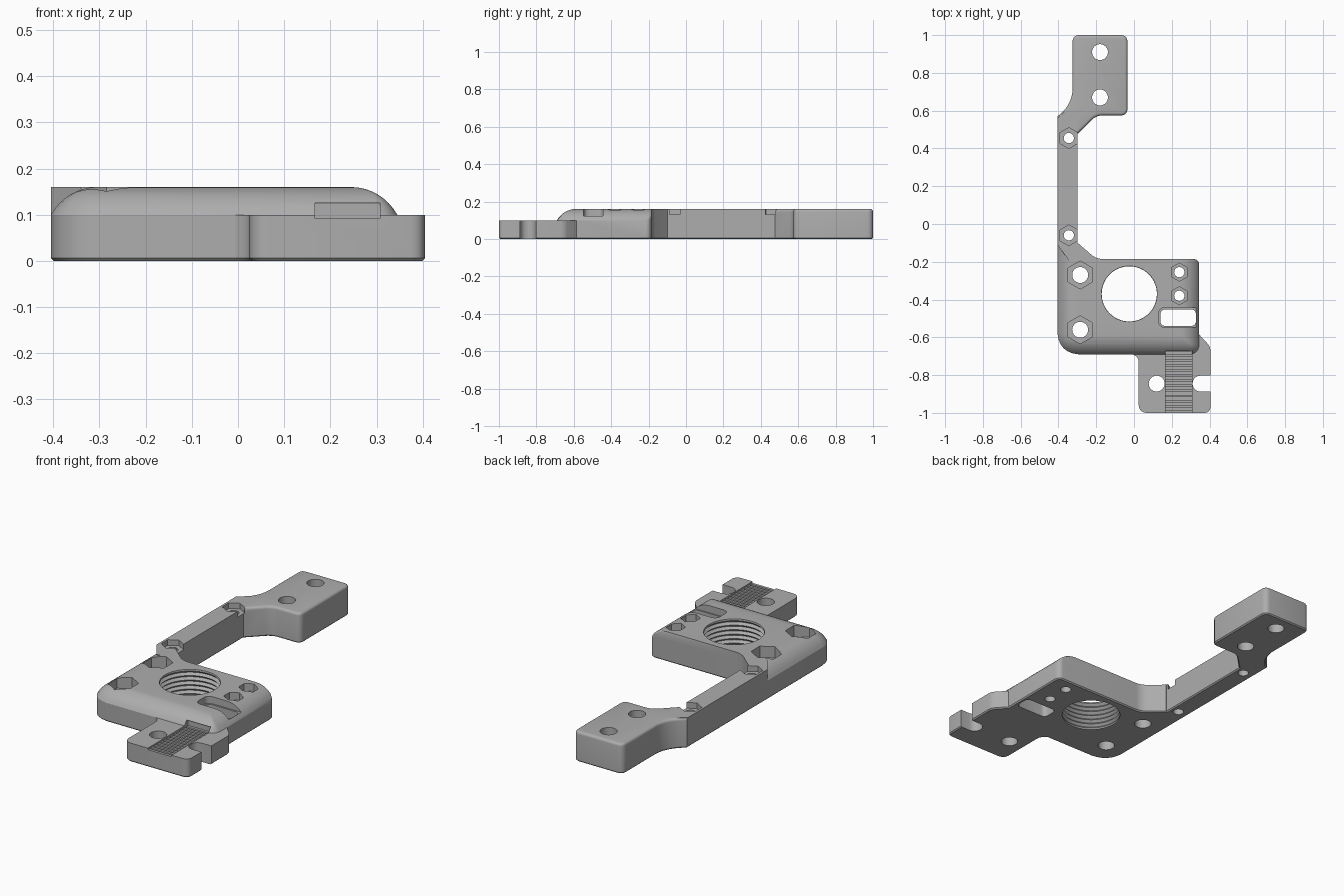
import bpy, bmesh, math
from mathutils import Vector

cube = bpy.data.objects.get("Cube")
if cube:
    bpy.data.objects.remove(cube, do_unlink=True)

TOP, TAB_TOP, CHAMFER = 0.16, 0.10, 0.006

grey = bpy.data.materials.new("matte_grey")
grey.use_nodes = True
grey.diffuse_color = (0.42, 0.42, 0.42, 1)
grey.node_tree.nodes["Principled BSDF"].inputs["Base Color"].default_value = (0.42, 0.42, 0.42, 1)


def rounded(corners, steps=6):
    """Closed outline; each corner is (x, y) or (x, y, radius)."""
    out = []
    for i, c in enumerate(corners):
        p = Vector(c[:2])
        if len(c) < 3:
            out.append(p)
            continue
        a = p + (Vector(corners[i - 1][:2]) - p).normalized() * c[2]
        b = p + (Vector(corners[(i + 1) % len(corners)][:2]) - p).normalized() * c[2]
        m = p.lerp((a + b) / 2, 0.17)
        for s in range(steps + 1):
            t = s / steps
            out.append(a * (1 - t) ** 2 + m * 2 * t * (1 - t) + b * t * t)
    return out


def shrink(pts, d):
    """Move a counter-clockwise outline inward by d."""
    out = []
    for i, p in enumerate(pts):
        e1 = (p - pts[i - 1]).normalized()
        e2 = (pts[(i + 1) % len(pts)] - p).normalized()
        n1, n2 = Vector((-e1.y, e1.x)), Vector((-e2.y, e2.x))
        out.append(p + (n1 + n2) * d / (1 + n1.dot(n2)))
    return out


def circle(x, y, r, n=40):
    """Starts at +y, so six sides give a hexagon with flats on the left and right."""
    return [Vector((x - r * math.sin(math.tau * k / n), y + r * math.cos(math.tau * k / n)))
            for k in range(n)]


def loft(name, layers):
    """Solid through a stack of (outline, z) layers."""
    bm = bmesh.new()
    rings = [[bm.verts.new((p.x, p.y, z)) for p in pts] for pts, z in layers]
    n = len(rings[0])
    for lo, hi in zip(rings, rings[1:]):
        for i in range(n):
            j = (i + 1) % n
            bm.faces.new((lo[i], lo[j], hi[j], hi[i]))
    bm.faces.new(rings[0][::-1])
    bm.faces.new(rings[-1])
    bmesh.ops.recalc_face_normals(bm, faces=bm.faces)
    me = bpy.data.meshes.new(name)
    bm.to_mesh(me)
    bm.free()
    ob = bpy.data.objects.new(name, me)
    bpy.context.collection.objects.link(ob)
    me.materials.append(grey)
    return ob


def plate(name, pts, top, fillet=0):
    layers = [(shrink(pts, CHAMFER), 0), (pts, CHAMFER), (pts, top - fillet)]
    if fillet:
        for k in range(1, 5):
            a = math.pi / 2 * k / 4
            layers.append((shrink(pts, fillet * (1 - math.cos(a))), top - fillet * (1 - math.sin(a))))
    return loft(name, layers)


def combine(target, other, operation):
    mod = target.modifiers.new(operation.title(), "BOOLEAN")
    mod.object, mod.operation, mod.solver = other, operation, "EXACT"
    bpy.context.view_layer.objects.active = target
    bpy.ops.object.modifier_apply(modifier=mod.name)
    bpy.data.objects.remove(other, do_unlink=True)


def prism(pts, z0, z1):
    return loft("cutter", [(pts, z0), (pts, z1)])


def box(x0, x1, y0, y1, r=None):
    cs = [(x0, y0), (x1, y0), (x1, y1), (x0, y1)]
    return rounded([c + (r,) for c in cs] if r else cs)


# Main block outline, inset on the front, left and right for the domed crown
def block_outline(d):
    def r(v):
        return max(v - d, 0.012)
    return rounded([(-0.405 + d, -0.69 + d, r(0.11)), (0.345 - d, -0.69 + d, r(0.05)),
                    (0.345 - d, -0.185, r(0.03)), (-0.2, -0.185, 0.03),
                    (-0.298, -0.1), (-0.405 + d, -0.1)])


outline = block_outline(0)
layers = [(shrink(outline, CHAMFER), 0), (outline, CHAMFER)]
R = 0.122
start = math.asin((TAB_TOP - TOP + R) / R)
for k in range(9):
    a = start + (math.pi / 2 - start) * k / 8
    layers.append((block_outline(R * (math.cos(start) - math.cos(a)) * 0.95),
                   TOP - R + R * math.sin(a)))
bracket = loft("mounting_bracket", layers)

# Arm, rear pad and low front tab
arm = plate("arm", rounded([(-0.405, -0.11), (-0.34, -0.2), (-0.25, -0.2), (-0.3, -0.1),
                            (-0.3, 0.6), (-0.36, 0.6), (-0.405, 0.56)]), TOP)
pad = plate("rear_pad", rounded([(-0.405, 0.475), (-0.3, 0.475), (-0.2, 0.575, 0.03),
                                 (-0.035, 0.575, 0.03), (-0.035, 1, 0.03), (-0.325, 1, 0.03),
                                 (-0.325, 0.64, 0.07), (-0.405, 0.57)]), TOP, 0.014)
tab = plate("front_tab", rounded([(0.025, -1, 0.04), (0.405, -1, 0.03), (0.405, -0.65, 0.02),
                                  (0.34, -0.58), (0.02, -0.6), (-0.02, -0.68), (0.025, -0.71, 0.02)]),
            TAB_TOP)
for part in (arm, pad, tab):
    combine(bracket, part, "UNION")

# Threaded centre bore
bore, turns = [(circle(-0.025, -0.37, 0.151, 64), -0.02)], 6
for k in range(turns * 2 + 1):
    bore.append((circle(-0.025, -0.37, 0.158 if k % 2 else 0.146, 64), 0.008 + 0.144 * k / (turns * 2)))
bore.append((circle(-0.025, -0.37, 0.152, 64), TOP + 0.02))
cutters = [loft("cutter", bore)]

# Round holes, with hexagonal nut pockets: x, y, hole radius, pocket radius, pocket floor
for x, y, hole, pocket, floor in [
        (-0.285, -0.27, 0.042, 0.074, 0.10), (-0.285, -0.56, 0.042, 0.074, 0.10),
        (-0.345, -0.06, 0.027, 0.055, 0.13), (-0.345, 0.455, 0.027, 0.055, 0.13),
        (0.24, -0.255, 0.027, 0.048, 0.12), (0.24, -0.38, 0.027, 0.048, 0.12),
        (-0.18, 0.91, 0.042, 0, 0), (-0.18, 0.67, 0.042, 0, 0), (0.12, -0.845, 0.042, 0, 0)]:
    cutters.append(prism(circle(x, y, hole), -0.1, 0.3))
    if pocket:
        cutters.append(prism(circle(x, y, pocket, 6), floor, 0.3))

# Open screw notch at the tab side, and the belt slot with its recess
cutters.append(prism(box(0.31, 0.5, -0.887, -0.803, 0.041), -0.1, 0.3))
cutters.append(prism(box(0.14, 0.328, -0.54, -0.452, 0.025), -0.1, 0.3))
cutters.append(prism(box(0.13, 0.4, -0.547, -0.443, 0.03), 0.122, 0.3))

# Toothed belt channel running under the crown
cutters.append(prism(box(0.167, 0.307, -1.1, -0.66), 0.092, 0.125))
for k in range(12):
    y = -0.985 + 0.027 * k
    cutters.append(prism(box(0.167, 0.307, y, y + 0.014), 0.08, 0.11))

for c in cutters:
    combine(bracket, c, "DIFFERENCE")

bpy.ops.object.select_all(action="DESELECT")
bracket.select_set(True)
bpy.context.view_layer.objects.active = bracket
bpy.ops.object.shade_smooth_by_angle(angle=math.radians(30))
